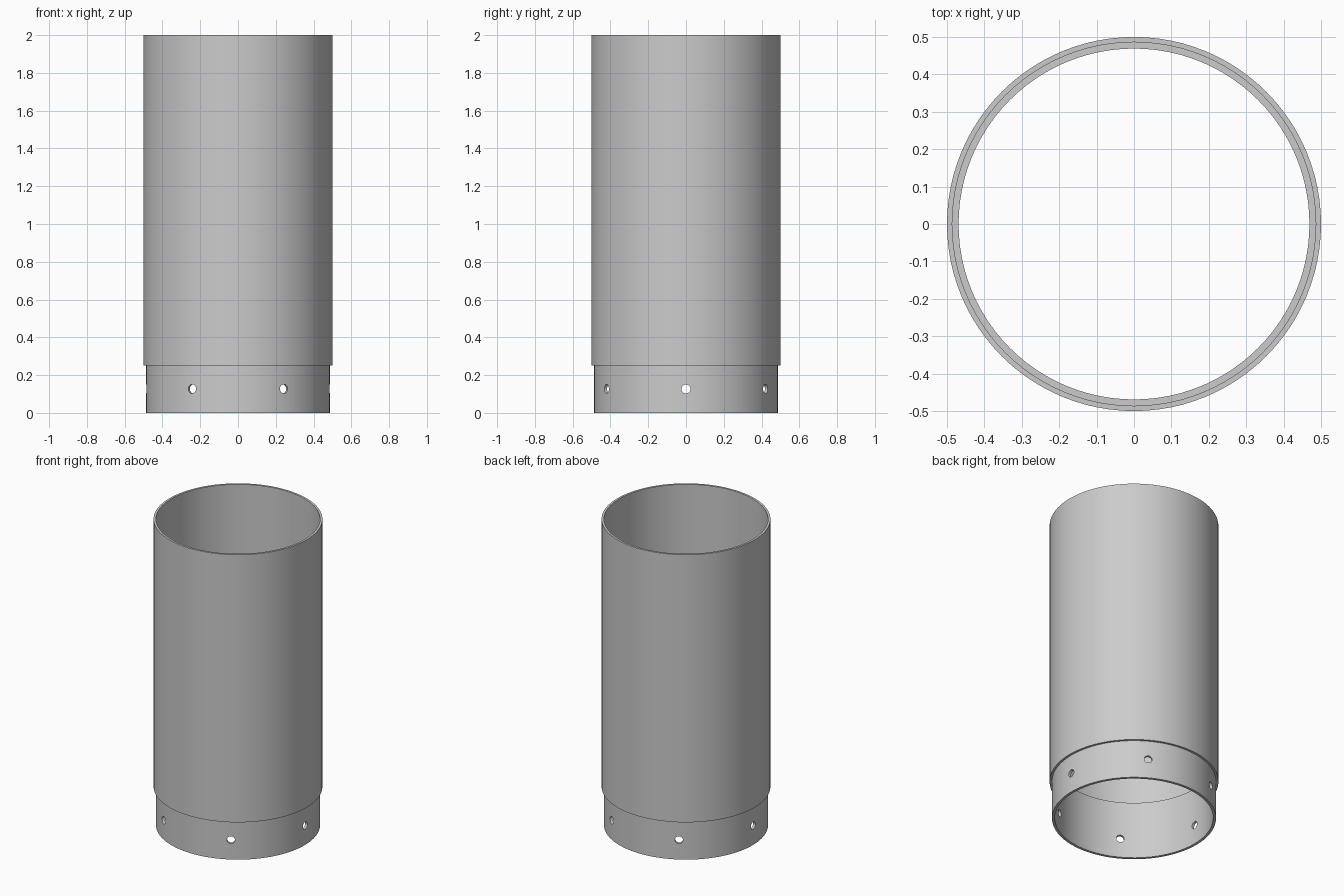
import bpy
import bmesh
import math

cube = bpy.data.objects.get("Cube")
if cube:
    bpy.data.objects.remove(cube, do_unlink=True)

SEGMENTS = 96
OUTER, JOINT, BORE = 0.5, 0.486, 0.469
HOLE_RADIUS, HOLE_HEIGHT = 0.024, 0.127

grey = bpy.data.materials.new("plain grey")
grey.use_nodes = True
grey.diffuse_color = (0.6, 0.6, 0.6, 1)
grey.node_tree.nodes["Principled BSDF"].inputs["Base Color"].default_value = (0.6, 0.6, 0.6, 1)


def make_ring(name, inner, outer, bottom, top):
    """Hollow cylinder made by spinning a rectangular wall section."""
    bm = bmesh.new()
    section = [(inner, bottom), (outer, bottom), (outer, top), (inner, top)]
    verts = [bm.verts.new((r, 0, z)) for r, z in section]
    edges = [bm.edges.new((verts[i], verts[(i + 1) % 4])) for i in range(4)]
    bmesh.ops.spin(bm, geom=verts + edges, cent=(0, 0, 0), axis=(0, 0, 1),
                   angle=math.tau, steps=SEGMENTS, use_merge=True)
    bmesh.ops.remove_doubles(bm, verts=bm.verts, dist=0.0001)
    bmesh.ops.recalc_face_normals(bm, faces=bm.faces)
    mesh = bpy.data.meshes.new(name)
    bm.to_mesh(mesh)
    bm.free()
    mesh.materials.append(grey)
    obj = bpy.data.objects.new(name, mesh)
    bpy.context.collection.objects.link(obj)
    return obj


def activate(obj):
    bpy.ops.object.select_all(action="DESELECT")
    obj.select_set(True)
    bpy.context.view_layer.objects.active = obj


# Long outer tube, and the narrower sleeve that plugs into its lower end
tube = make_ring("outer_tube", JOINT, OUTER, 0.25, 2)
sleeve = make_ring("inner_sleeve", BORE, JOINT, 0, 0.375)

# Six round holes through the sleeve, drilled as three full diameters
for i in range(3):
    bpy.ops.mesh.primitive_cylinder_add(
        vertices=24, radius=HOLE_RADIUS, depth=1.2, location=(0, 0, HOLE_HEIGHT),
        rotation=(0, math.pi / 2, i * math.pi / 3))
    drill = bpy.context.object
    drill.name = "hole_cutter"
    drill.hide_render = True
    drill.data.materials.append(grey)
    activate(sleeve)
    cut = sleeve.modifiers.new("hole", "BOOLEAN")
    cut.operation = "DIFFERENCE"
    cut.solver = "EXACT"
    cut.object = drill
    bpy.ops.object.modifier_apply(modifier=cut.name)
    bpy.data.objects.remove(drill, do_unlink=True)

# Smooth walls with crisp rims
for part in (tube, sleeve):
    activate(part)
    bpy.ops.object.shade_smooth_by_angle(angle=math.radians(30))
